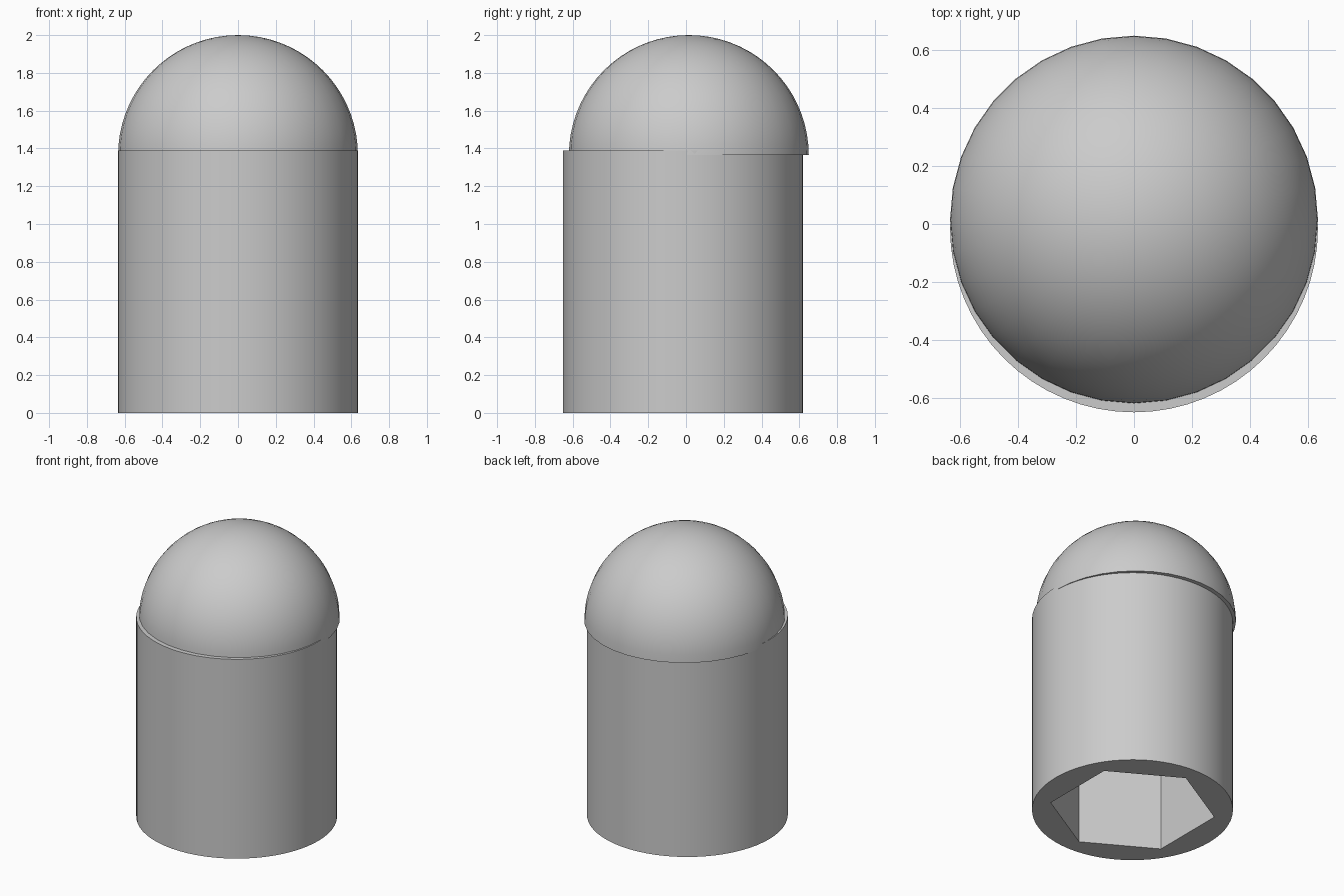
import bpy
import bmesh
import math
from mathutils import Matrix

if "Cube" in bpy.data.objects:
    bpy.data.objects.remove(bpy.data.objects["Cube"])

RADIUS = 0.635
BODY_HEIGHT = 1.39
DOME_BASE = 1.365

grey = bpy.data.materials.new("grey")
grey.diffuse_color = (0.6, 0.6, 0.6, 1.0)
grey.use_nodes = True
grey.node_tree.nodes["Principled BSDF"].inputs["Base Color"].default_value = grey.diffuse_color


def make_object(name, bm, location):
    mesh = bpy.data.meshes.new(name)
    bm.to_mesh(mesh)
    bm.free()
    mesh.materials.append(grey)
    obj = bpy.data.objects.new(name, mesh)
    obj.location = location
    bpy.context.collection.objects.link(obj)
    return obj


def make_prism(name, sides, radius, height, location, turn=0.0):
    bm = bmesh.new()
    bmesh.ops.create_cone(bm, cap_ends=True, segments=sides, radius1=radius,
                          radius2=radius, depth=height,
                          matrix=Matrix.Rotation(turn, 4, "Z"))
    return make_object(name, bm, location)


def smooth(obj):
    bpy.ops.object.select_all(action="DESELECT")
    obj.select_set(True)
    bpy.context.view_layer.objects.active = obj
    bpy.ops.object.shade_smooth_by_angle(angle=math.radians(30))


# Cylindrical body, set slightly towards the front
body = make_prism("body", 64, RADIUS, BODY_HEIGHT, (0, -0.015, BODY_HEIGHT / 2))

# Hexagonal socket running up from the underside, corners on the y axis
cutter = make_prism("socket_cutter", 6, 0.525, 1.7, (0, -0.015, 0.7))
xs = [v.co.x for v in cutter.data.vertices]
if max(xs) > 0.5:
    cutter.data.transform(Matrix.Rotation(math.radians(30), 4, "Z"))
cutter.hide_render = True
cutter.hide_viewport = True

socket = body.modifiers.new("socket", "BOOLEAN")
socket.operation = "DIFFERENCE"
socket.solver = "EXACT"
socket.object = cutter
smooth(body)

# Hemispherical dome with a flat base, set slightly towards the back
bm = bmesh.new()
bmesh.ops.create_uvsphere(bm, u_segments=36, v_segments=36, radius=RADIUS)
lower = [v for v in bm.verts if v.co.z < -0.001]
bmesh.ops.delete(bm, geom=lower, context="VERTS")
rim = [e for e in bm.edges if e.is_boundary]
bmesh.ops.holes_fill(bm, edges=rim, sides=0)
bmesh.ops.recalc_face_normals(bm, faces=bm.faces)
dome = make_object("dome", bm, (0, 0.015, DOME_BASE))
smooth(dome)
